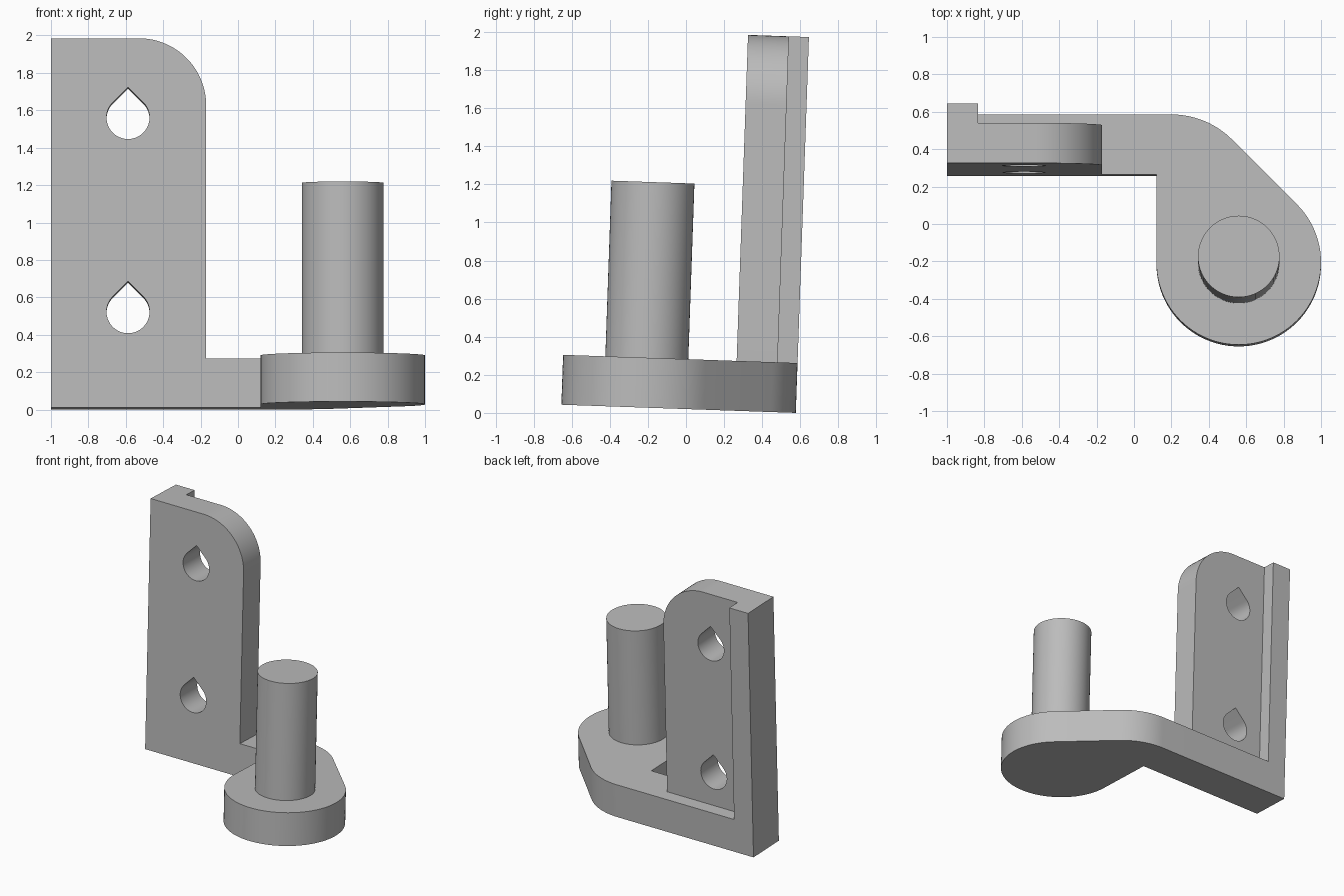
import bpy, bmesh
from math import cos, sin, radians, sqrt
from mathutils import Matrix

cube = bpy.data.objects.get("Cube")
if cube:
    bpy.data.objects.remove(cube)

TILT = radians(-2)
BASE_TOP, PLATE_TOP = 0.262, 1.975
FRONT, RECESS, BACK = 0.257, 0.472, 0.577
PIN_X, PIN_Y = 0.56, -0.215

grey = bpy.data.materials.new("plain_grey")
grey.use_nodes = True
colour = (0.5, 0.5, 0.5, 1)
grey.diffuse_color = colour
grey.node_tree.nodes["Principled BSDF"].inputs["Base Color"].default_value = colour


def arc(cx, cy, r, start, end, n):
    return [(cx + r * cos(radians(start + (end - start) * i / n)),
             cy + r * sin(radians(start + (end - start) * i / n))) for i in range(n + 1)]


def prism(name, profile, low, high, axis="z"):
    """Extrude a closed outline along z (outline in x, y) or y (outline in x, z)."""
    bm = bmesh.new()
    place = (lambda p: (p[0], p[1], low)) if axis == "z" else (lambda p: (p[0], low, p[1]))
    face = bm.faces.new([bm.verts.new(place(p)) for p in profile])
    moved = bmesh.ops.extrude_face_region(bm, geom=[face])["geom"]
    step = (0, 0, high - low) if axis == "z" else (0, high - low, 0)
    bmesh.ops.translate(bm, vec=step, verts=[v for v in moved if isinstance(v, bmesh.types.BMVert)])
    bmesh.ops.recalc_face_normals(bm, faces=bm.faces)
    mesh = bpy.data.meshes.new(name)
    bm.to_mesh(mesh)
    bm.free()
    mesh.materials.append(grey)
    obj = bpy.data.objects.new(name, mesh)
    bpy.context.collection.objects.link(obj)
    return obj


def combine(target, tools, operation):
    """Apply boolean operations and discard the tool objects."""
    for tool in tools:
        mod = target.modifiers.new("join", "BOOLEAN")
        mod.operation, mod.object, mod.solver = operation, tool, "EXACT"
    bpy.context.view_layer.update()
    graph = bpy.context.evaluated_depsgraph_get()
    mesh = bpy.data.meshes.new_from_object(target.evaluated_get(graph))
    target.modifiers.clear()
    target.data = mesh
    for tool in tools:
        bpy.data.objects.remove(tool)


def rectangle(x0, x1, y0, y1):
    return [(x0, y0), (x1, y0), (x1, y1), (x0, y1)]


# Foot with a round boss, a diagonal shoulder and a blended back corner
foot = ([(-1, FRONT), (0.12, FRONT)]
        + arc(PIN_X, PIN_Y, 0.44, 180, 405, 60)
        + arc(0.2, BACK - 0.459, 0.459, 45, 90, 16)
        + [(-1, BACK)])
bracket = prism("bracket", foot, 0, BASE_TOP)

# Upright plate with one rounded corner, and the rib along its outer edge
corner = 0.36
upright = ([(-1, 0.1), (-0.17, 0.1)]
           + arc(-0.17 - corner, PLATE_TOP - corner, corner, 0, 90, 24)
           + [(-1, PLATE_TOP)])
plate = prism("plate", upright, FRONT, RECESS, "y")
rib = prism("rib", rectangle(-1, -0.835, FRONT, BACK), 0.1, PLATE_TOP)
combine(bracket, [plate, rib], "UNION")

# Teardrop screw holes
cutters = []
for z in (0.512, 1.551):
    drop = arc(-0.588, z, 0.115, 135, 405, 48) + [(-0.588, z + 0.115 * sqrt(2))]
    cutters.append(prism("screw_hole", drop, 0, 1, "y"))
combine(bracket, cutters, "DIFFERENCE")

# Upright hinge pin
pin = prism("hinge_pin", arc(PIN_X, PIN_Y, 0.218, 0, 354, 59), BASE_TOP, 1.185)

# Slight backward lean, resting on the back lower edge
lean = Matrix.Translation((0, 0, -BACK * sin(TILT))) @ Matrix.Rotation(TILT, 4, "X")
for obj in (bracket, pin):
    obj.data.transform(lean)
    bpy.ops.object.select_all(action="DESELECT")
    obj.select_set(True)
    bpy.context.view_layer.objects.active = obj
    bpy.ops.object.shade_smooth_by_angle(angle=radians(30))
